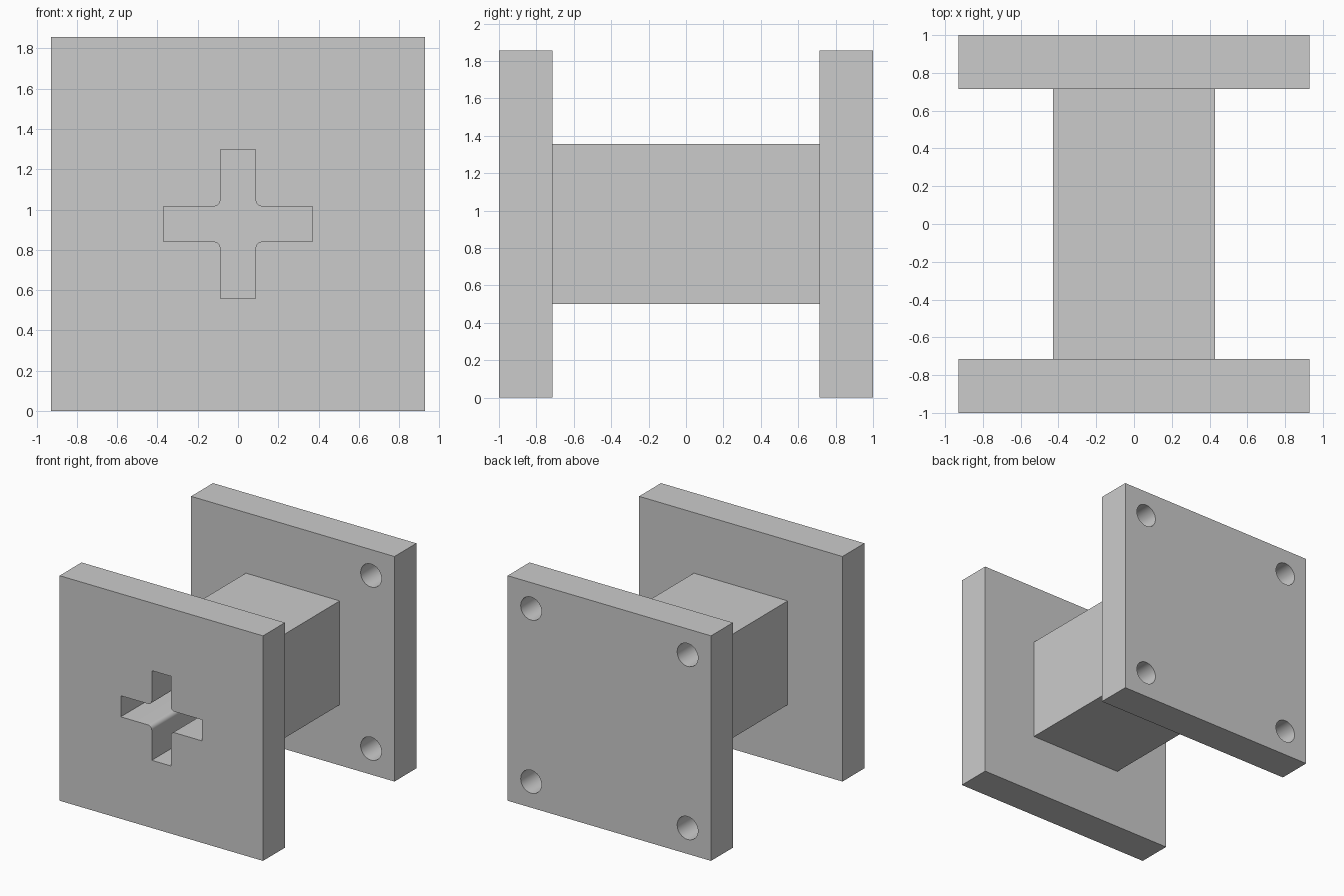
import bpy, bmesh
from math import sin, cos, pi

if "Cube" in bpy.data.objects:
    bpy.data.objects.remove(bpy.data.objects["Cube"])

W, T, B = 13 / 14, 2 / 7, 3 / 7      # plate half width, plate thickness, block half width
CZ = W                               # height of the centre axis


def prism(name, profile, y0, y1):
    """Extrude an (x, z) outline, centred on the axis, from y0 to y1."""
    bm = bmesh.new()
    face = bm.faces.new([bm.verts.new((x, y0, CZ + z)) for x, z in profile])
    ext = bmesh.ops.extrude_face_region(bm, geom=[face])
    for v in ext["geom"]:
        if isinstance(v, bmesh.types.BMVert):
            v.co.y = y1
    bmesh.ops.recalc_face_normals(bm, faces=bm.faces)
    me = bpy.data.meshes.new(name)
    bm.to_mesh(me)
    bm.free()
    ob = bpy.data.objects.new(name, me)
    bpy.context.collection.objects.link(ob)
    return ob


def square(h):
    return [(-h, -h), (h, -h), (h, h), (-h, h)]


def circle(cx, cz, r, n=32):
    return [(cx + r * cos(2 * pi * i / n), cz + r * sin(2 * pi * i / n)) for i in range(n)]


def cross(arm, half, fillet, n=8):
    """Plus outline with rounded inner corners."""
    c = half + fillet
    quarter = [(arm, -half), (arm, half)]
    for i in range(n + 1):
        a = -pi / 2 - (pi / 2) * i / n
        quarter.append((c + fillet * cos(a), c + fillet * sin(a)))
    pts = []
    for k in range(4):
        co, si = round(cos(k * pi / 2)), round(sin(k * pi / 2))
        pts += [(x * co - z * si, x * si + z * co) for x, z in quarter]
    return pts


def combine(target, other, operation):
    m = target.modifiers.new(operation.lower(), 'BOOLEAN')
    m.operation, m.object, m.solver = operation, other, 'EXACT'
    bpy.context.view_layer.objects.active = target
    bpy.ops.object.modifier_apply(modifier=m.name)
    bpy.data.objects.remove(other)


# Two end plates joined by a square block
body = prism("flanged_socket", square(W), -1, -1 + T)
combine(body, prism("block", square(B), -0.85, 0.85), 'UNION')
combine(body, prism("back_plate", square(W), 1 - T, 1), 'UNION')

# Screw holes through the back plate only
inset = W - 1.5 / 7
for sx in (-1, 1):
    for sz in (-1, 1):
        hole = prism("hole_cutter", circle(sx * inset, sz * inset, 0.095), 1 - T - 0.1, 1.1)
        combine(body, hole, 'DIFFERENCE')

# Blind cross-shaped socket running from the front plate to the back plate
combine(body, prism("cross_cutter", cross(0.37, 0.087, 0.035), -1.1, 1 - T), 'DIFFERENCE')

# Smooth the holes and fillets, keep the edges sharp
bpy.ops.object.select_all(action='DESELECT')
body.select_set(True)
bpy.context.view_layer.objects.active = body
bpy.ops.object.shade_smooth_by_angle()
